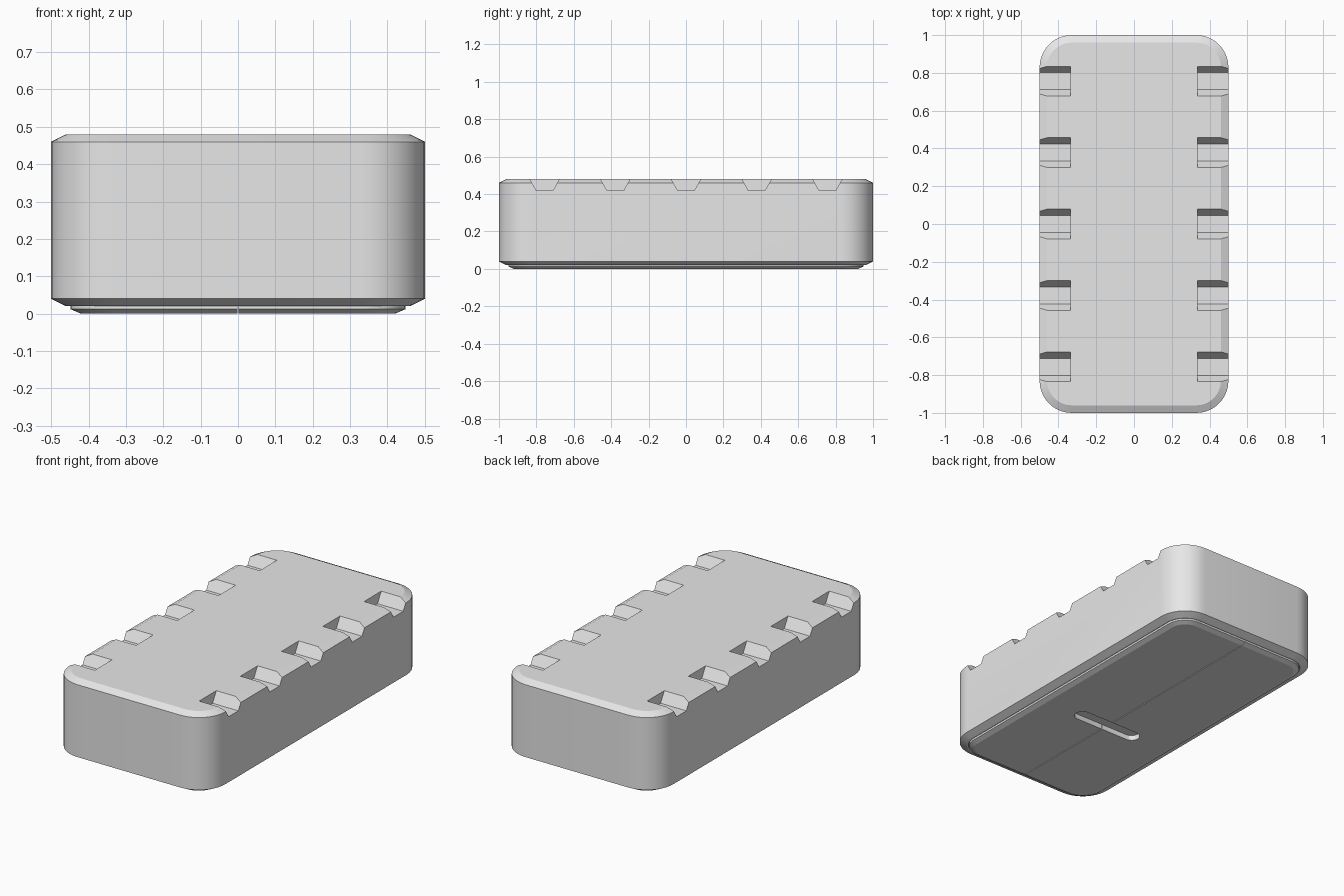
import bpy, bmesh, math

if "Cube" in bpy.data.objects:
    bpy.data.objects.remove(bpy.data.objects["Cube"])

grey = bpy.data.materials.new("light_grey")
grey.diffuse_color = (0.8, 0.8, 0.8, 1)
grey.use_nodes = True
grey.node_tree.nodes["Principled BSDF"].inputs["Base Color"].default_value = grey.diffuse_color


def rounded_rect(hx, hy, r, n, cx=0.0, cy=0.0):
    """Outline of a rounded rectangle, counter-clockwise."""
    pts = []
    for k, (sx, sy) in enumerate([(1, 1), (-1, 1), (-1, -1), (1, -1)]):
        for i in range(n + 1):
            a = math.pi / 2 * (k + i / n)
            pts.append((cx + sx * (hx - r) + r * math.cos(a),
                        cy + sy * (hy - r) + r * math.sin(a)))
    return pts


def loft(bm, rings):
    """Skin a stack of equal-length closed 3D rings and cap both ends."""
    loops = [[bm.verts.new(p) for p in ring] for ring in rings]
    n = len(loops[0])
    for a, b in zip(loops, loops[1:]):
        for i in range(n):
            j = (i + 1) % n
            bm.faces.new((a[i], a[j], b[j], b[i]))
    bm.faces.new(loops[0][::-1])
    bm.faces.new(loops[-1])


def finish(bm, name):
    bmesh.ops.recalc_face_normals(bm, faces=bm.faces)
    me = bpy.data.meshes.new(name)
    bm.to_mesh(me)
    bm.free()
    ob = bpy.data.objects.new(name, me)
    bpy.context.collection.objects.link(ob)
    me.materials.append(grey)
    return ob


def block(name, profile):
    """Rounded block from (z, inset) steps."""
    bm = bmesh.new()
    loft(bm, [[(x, y, z) for x, y in rounded_rect(0.5 - i, 1 - i, 0.17 - i, 10)]
              for z, i in profile])
    return finish(bm, name)


def activate(ob):
    bpy.ops.object.select_all(action='DESELECT')
    ob.select_set(True)
    bpy.context.view_layer.objects.active = ob


def cut(ob, cutter):
    m = ob.modifiers.new("cut", 'BOOLEAN')
    m.operation, m.solver, m.object = 'DIFFERENCE', 'EXACT', cutter
    activate(ob)
    bpy.ops.object.modifier_apply(modifier=m.name)
    bpy.data.objects.remove(cutter)


# Main body: chamfered top and bottom, shallow recess underneath
body = block("body", [(0.03, 0.048), (0.02, 0.048), (0.02, 0.04),
                      (0.04, 0), (0.46, 0), (0.48, 0.04)])

# Five tapered notches along each long edge
bm = bmesh.new()
for side in (-1, 1):
    for k in range(-2, 3):
        y = 0.378 * k
        section = [(-0.045, 0.42), (0.045, 0.42), (0.09, 0.50), (-0.09, 0.50)]
        loft(bm, [[(side * x, y + dy, z) for dy, z in section]
                  for x in (0.335, 0.6)])
cut(body, finish(bm, "notch_cutter"))

# Base plate sitting in the recess
plate = block("base_plate", [(0.0, 0.08), (0.012, 0.052), (0.031, 0.052)])

# Oblong slot through the plate
bm = bmesh.new()
loft(bm, [[(x, y, z) for x, y in rounded_rect(0.22, 0.045, 0.044, 4, 0, -0.23)]
          for z in (-0.05, 0.06)])
cut(plate, finish(bm, "slot_cutter"))

# Fine seam along the middle of the plate
bm = bmesh.new()
loft(bm, [[(x, y, z) for x, y in ((-0.002, -1.1), (0.002, -1.1),
                                  (0.002, 1.1), (-0.002, 1.1))]
          for z in (-0.05, 0.06)])
cut(plate, finish(bm, "seam_cutter"))

# Smooth the rounded corners, keep the edges crisp
for ob in (body, plate):
    activate(ob)
    bpy.ops.object.shade_smooth_by_angle(angle=math.radians(20))
